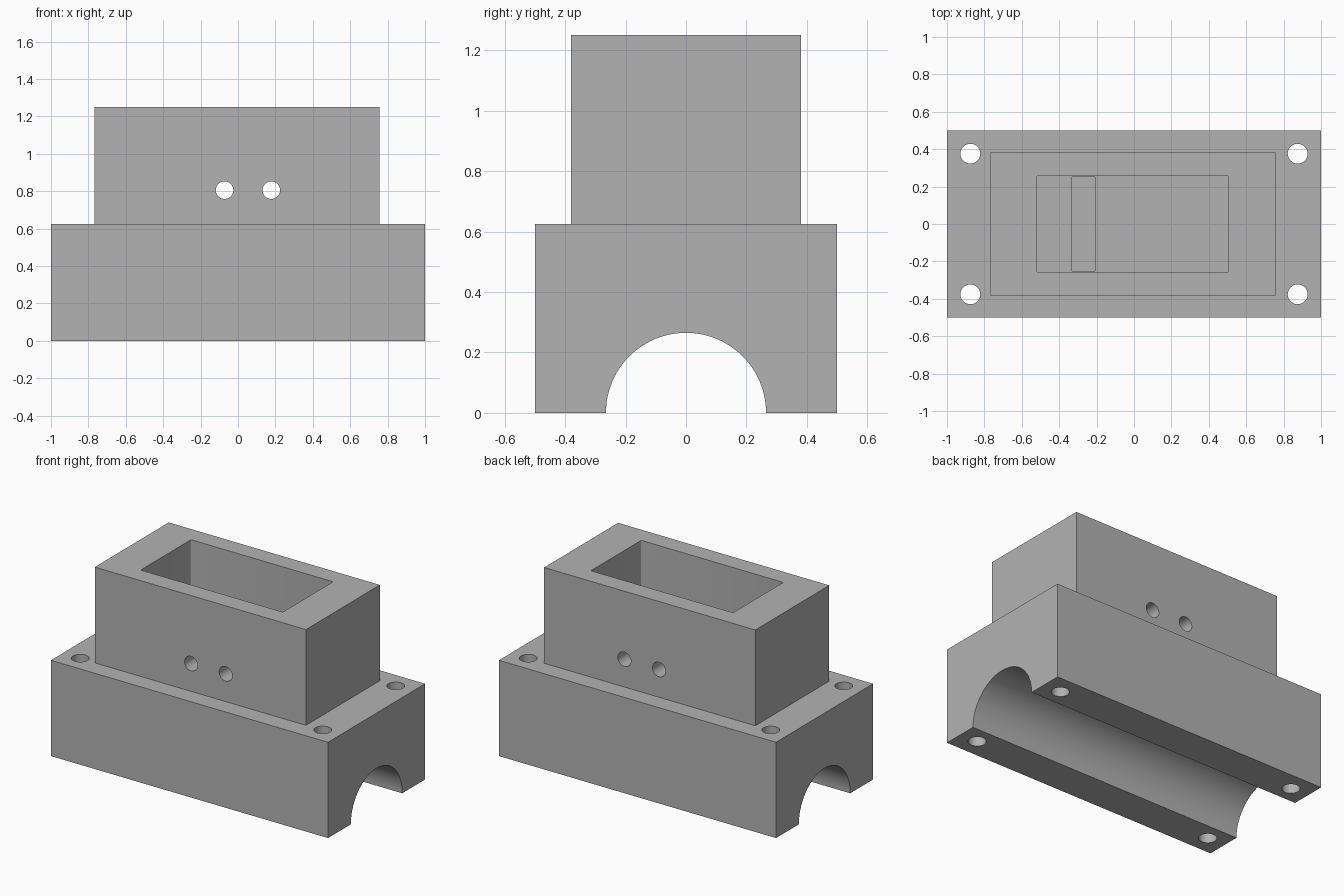
import bpy, bmesh, math
from mathutils import Matrix, Vector

default = bpy.data.objects.get("Cube")
if default:
    bpy.data.objects.remove(default, do_unlink=True)

grey = bpy.data.materials.new("plain_grey")
grey.use_nodes = True
colour = (0.45, 0.45, 0.45, 1)
grey.diffuse_color = colour
grey.node_tree.nodes["Principled BSDF"].inputs["Base Color"].default_value = colour


def finish(name, bm):
    mesh = bpy.data.meshes.new(name)
    bm.to_mesh(mesh)
    bm.free()
    mesh.materials.append(grey)
    obj = bpy.data.objects.new(name, mesh)
    bpy.context.collection.objects.link(obj)
    return obj


def block(name, low, high, corner=0):
    """Box between two corners, with optional rounded upright edges."""
    low, high = Vector(low), Vector(high)
    bm = bmesh.new()
    bmesh.ops.create_cube(bm, size=1, matrix=Matrix.Translation((low + high) / 2)
                          @ Matrix.Diagonal((high - low).to_4d()))
    if corner:
        upright = [e for e in bm.edges
                   if abs(e.verts[0].co.z - e.verts[1].co.z) > 0.01]
        bmesh.ops.bevel(bm, geom=upright, offset=corner, segments=3,
                        profile=0.5, affect='EDGES')
    return finish(name, bm)


def rod(name, centre, radius, length, axis, sides=48):
    bm = bmesh.new()
    turn = Vector((0, 0, 1)).rotation_difference(Vector(axis)).to_matrix().to_4x4()
    bmesh.ops.create_cone(bm, cap_ends=True, segments=sides, radius1=radius,
                          radius2=radius, depth=length,
                          matrix=Matrix.Translation(centre) @ turn)
    return finish(name, bm)


def combine(target, tool, operation):
    """Apply a boolean and discard the tool object."""
    mod = target.modifiers.new(tool.name, 'BOOLEAN')
    mod.operation = operation
    mod.solver = 'EXACT'
    mod.object = tool
    bpy.context.view_layer.objects.active = target
    bpy.ops.object.modifier_apply(modifier=mod.name)
    bpy.data.objects.remove(tool, do_unlink=True)


# Base block with the raised housing on top
body = block("mount_body", (-1, -0.5, 0), (1, 0.5, 0.625))
combine(body, block("housing", (-0.767, -0.381, 0.5), (0.757, 0.381, 1.25)), 'UNION')

# Half-round channel along the underside
combine(body, rod("channel", (0, 0, 0), 0.265, 2.4, (1, 0, 0), 96), 'DIFFERENCE')

# Open pocket and the shallow slot in its floor
combine(body, block("pocket", (-0.521, -0.259, 0.625), (0.505, 0.259, 1.4), 0.008), 'DIFFERENCE')
combine(body, block("floor_slot", (-0.334, -0.253, 0.5), (-0.206, 0.253, 0.8), 0.008), 'DIFFERENCE')

# Bolt holes through the base corners
for x in (-0.875, 0.875):
    for y in (-0.376, 0.376):
        combine(body, rod("bolt_hole", (x, y, 0.3), 0.053, 1, (0, 0, 1)), 'DIFFERENCE')

# Cable holes through the housing walls
for x in (-0.072, 0.178):
    combine(body, rod("cable_hole", (x, 0, 0.806), 0.047, 1.2, (0, 1, 0)), 'DIFFERENCE')

# Smooth the curved walls and keep the edges sharp
bpy.ops.object.select_all(action='DESELECT')
body.select_set(True)
bpy.context.view_layer.objects.active = body
bpy.ops.object.shade_smooth_by_angle(angle=math.radians(35))
